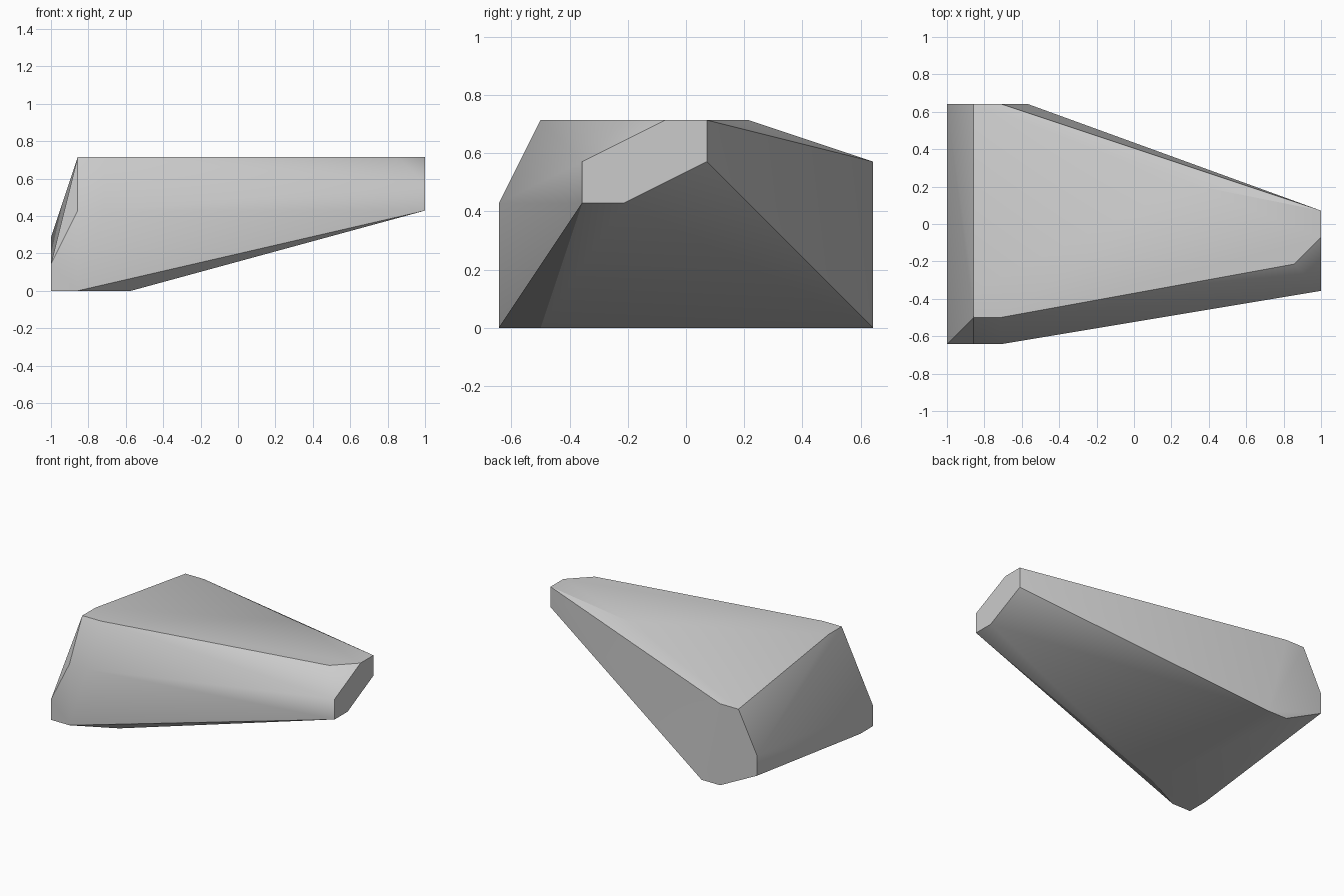
import bpy
import bmesh
import math
from mathutils import Vector

default_cube = bpy.data.objects.get("Cube")
if default_cube:
    bpy.data.objects.remove(default_cube, do_unlink=True)

# The stone is a faceted block on a regular grid of this size
UNIT = 1 / 7
LENGTH, DEPTH, HEIGHT = 14, 9, 5


def make_material(name, colour):
    material = bpy.data.materials.new(name)
    material.use_nodes = True
    material.diffuse_color = colour
    shader = material.node_tree.nodes["Principled BSDF"]
    shader.inputs["Base Color"].default_value = colour
    shader.inputs["Roughness"].default_value = 0.8
    return material


def profile(axis, level, outline):
    """Place a flat outline on a plane across the given axis."""
    points = []
    for pair in outline:
        point = list(pair)
        point.insert(axis, level)
        points.append(Vector(point))
    return points


# Narrow raised tip, as (y, z)
tip = profile(0, LENGTH, [(2, 3), (3, 3), (5, 4), (5, 5), (4, 5), (2, 4)])
# Broad blunt end, as (y, z)
blunt_end = profile(0, 0, [(0, 0), (1, 0), (9, 1), (9, 2), (0, 1)])
# Front and back flats, as (x, z)
front_flat = profile(1, 0, [(0, 0), (1, 0), (2, 3), (1, 3), (0, 1)])
back_flat = profile(1, DEPTH, [(2, 0), (3, 0), (2, 4), (1, 4), (0, 2), (0, 1)])
# Underside and top, as (x, y)
underside = profile(2, 0, [(0, 0), (1, 0), (3, 1), (3, 9), (2, 9), (0, 1)])
top = profile(2, HEIGHT, [(1, 1), (2, 1), (13, 3), (14, 4), (14, 5), (9, 6), (1, 2)])

# Wrap the profiles in one convex skin
bm = bmesh.new()
centre = Vector((LENGTH / 2, DEPTH / 2, 0))
for point in tip + blunt_end + front_flat + back_flat + underside + top:
    bm.verts.new((point - centre) * UNIT)
bmesh.ops.remove_doubles(bm, verts=bm.verts, dist=UNIT / 100)
hull = bmesh.ops.convex_hull(bm, input=bm.verts)
unused = set(hull["geom_interior"] + hull["geom_unused"])
bmesh.ops.delete(bm, geom=[g for g in unused if isinstance(g, bmesh.types.BMVert)],
                 context="VERTS")
bmesh.ops.dissolve_limit(bm, angle_limit=math.radians(0.5),
                         verts=bm.verts, edges=bm.edges)
bmesh.ops.recalc_face_normals(bm, faces=bm.faces)

mesh = bpy.data.meshes.new("stone_block")
bm.to_mesh(mesh)
bm.free()
mesh.materials.append(make_material("stone grey", (0.6, 0.6, 0.6, 1)))
stone = bpy.data.objects.new("stone_block", mesh)
bpy.context.collection.objects.link(stone)

# Soft shading over shallow facets, crisp edges elsewhere
bpy.ops.object.select_all(action="DESELECT")
stone.select_set(True)
bpy.context.view_layer.objects.active = stone
bpy.ops.object.shade_smooth_by_angle(angle=math.radians(30))
